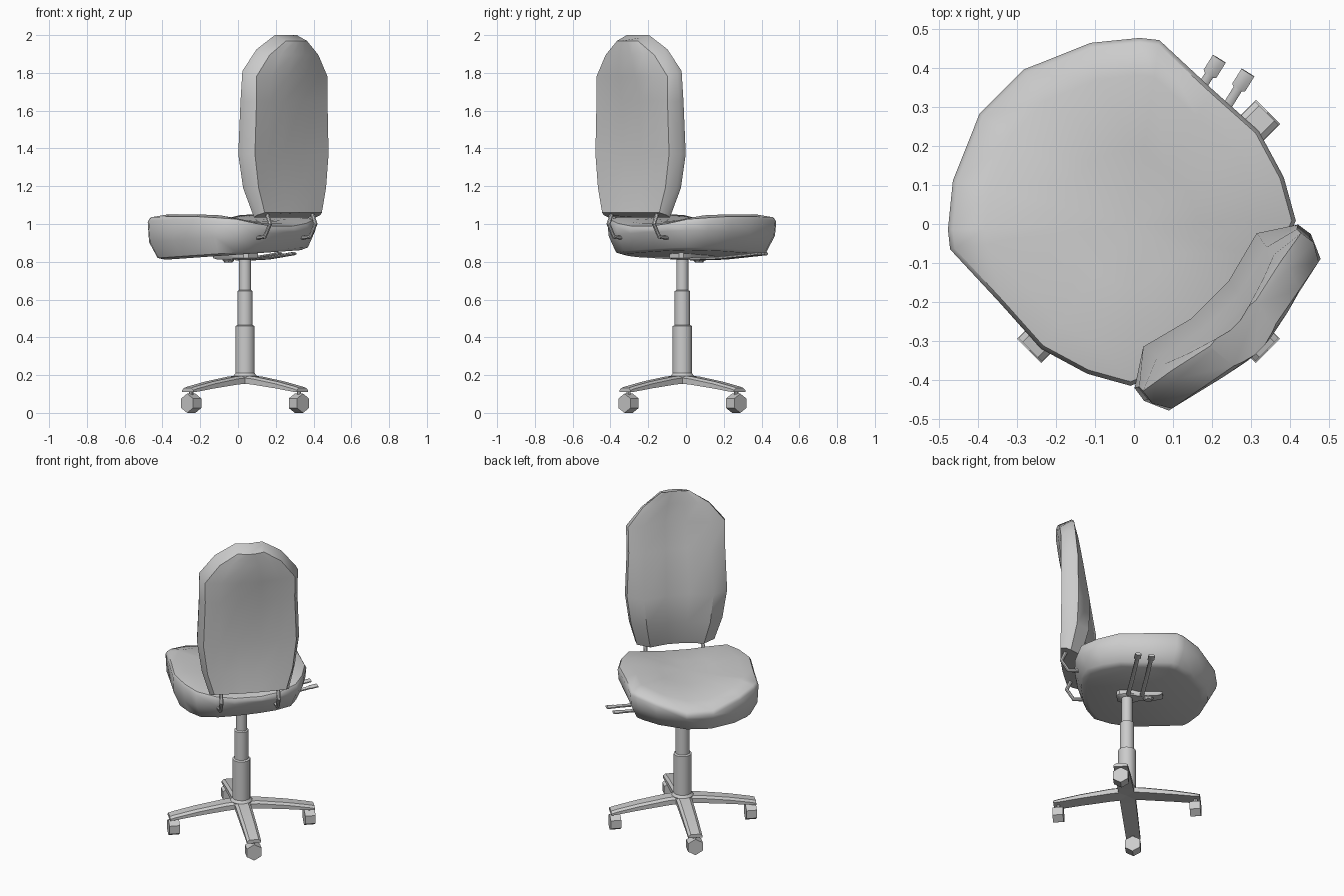
import bpy, bmesh, math
from mathutils import Vector, Matrix

if "Cube" in bpy.data.objects:
    bpy.data.objects.remove(bpy.data.objects["Cube"])

# The chair is modelled facing local +y, then turned 45 degrees about z
TURN = Matrix.Rotation(math.radians(45), 4, 'Z')
STEM = (0.013, -0.040)


def finish(name, bm, angle=35):
    bmesh.ops.recalc_face_normals(bm, faces=bm.faces)
    me = bpy.data.meshes.new(name)
    bm.to_mesh(me)
    bm.free()
    me.transform(TURN)
    ob = bpy.data.objects.new(name, me)
    bpy.context.collection.objects.link(ob)
    bpy.ops.object.select_all(action='DESELECT')
    ob.select_set(True)
    bpy.context.view_layer.objects.active = ob
    bpy.ops.object.shade_smooth_by_angle(angle=math.radians(angle))
    return ob


def loft(name, rings, angle=35, tip=None, mat=None):
    bm = bmesh.new()
    vs = [[bm.verts.new(p) for p in r] for r in rings]
    n = len(vs[0])
    for a, b in zip(vs, vs[1:]):
        for i in range(n):
            j = (i + 1) % n
            bm.faces.new((a[i], a[j], b[j], b[i]))
    bm.faces.new(vs[0][::-1])
    if tip:
        t = bm.verts.new(tip)
        for i in range(n):
            bm.faces.new((vs[-1][i], vs[-1][(i + 1) % n], t))
    else:
        bm.faces.new(vs[-1])
    if mat:
        bm.transform(mat)
    return finish(name, bm, angle)


def lathe(name, profile, sides, centre):
    rings = [[(centre[0] + r * math.cos(2 * math.pi * i / sides),
               centre[1] + r * math.sin(2 * math.pi * i / sides), z)
              for i in range(sides)] for r, z in profile]
    return loft(name, rings)


def tube(name, path, w, h):
    # octagonal bar swept along a path
    pts = [Vector(p) for p in path]
    rings = []
    for i, p in enumerate(pts):
        d = (pts[min(i + 1, len(pts) - 1)] - pts[max(i - 1, 0)]).normalized()
        side = d.cross(Vector((0, 0, 1))) if abs(d.z) < 0.2 else Vector((1, 0, 0))
        side.normalize()
        # keep the rod frame from flipping between sections
        if i and side.dot(last) < 0:
            side.negate()
        last = side
        up = side.cross(d)
        rings.append([p + side * w[i] * math.cos(k * math.pi / 4 + math.pi / 8)
                      + up * h * math.sin(k * math.pi / 4 + math.pi / 8) for k in range(8)])
    return loft(name, rings)


# Seat cushion: half outline mirrored, lofted from underside to dished top
half = [(0.08, 0.481), (0.25, 0.408), (0.348, 0.328), (0.38, 0.288), (0.387, 0.10), (0.396, -0.057),
        (0.357, -0.187), (0.300, -0.288), (0.19, -0.33), (0.08, -0.342)]
outline = half + [(-x, y) for x, y in reversed(half)]


def under(u, v):
    return 0.842 - 0.05 * v + 0.05 * u


def top(u, v):
    lobes = 0.035 * min(1, abs(u) / 0.28) ** 2
    return 1.015 + lobes - 0.05 * (max(0, v - 0.2) / 0.28) ** 2 - 0.02 * max(0, -v - 0.1) / 0.25


def ring(s, zf):
    return [(u * s, v * s, zf(u * s, v * s)) for u, v in outline]


loft("seat", [ring(0.80, lambda u, v: under(u, v) - 0.004),
              ring(0.89, lambda u, v: under(u, v) + 0.008),
              ring(0.985, lambda u, v: under(u, v) + 0.095),
              ring(1.0, lambda u, v: top(u, v) - 0.028),
              ring(0.975, lambda u, v: top(u, v) - 0.01),
              ring(0.8, top), ring(0.4, top)], 48, tip=(0, 0, 1.013))

# Backrest: wrap-around sections (z, half width, front depth, side depth, rear depth)
rows = [(1.035, 0.235, -0.325, -0.35, -0.425), (1.19, 0.277, -0.282, -0.31, -0.405),
        (1.37, 0.303, -0.276, -0.299, -0.400), (1.65, 0.292, -0.318, -0.305, -0.415),
        (1.81, 0.293, -0.345, -0.32, -0.440), (1.925, 0.20, -0.358, -0.335, -0.455),
        (2.0, 0.085, -0.368, -0.36, -0.457)]
sections = []
for i, (z, w, vf, vs, vb) in enumerate(rows):
    zb = z + (0.025 if i == 0 else -0.03 if i > 3 else 0)
    k = w / 0.3
    edge = -0.453 + 0.05 * k
    right = [(0.22 * w, vb, zb), (0.6 * w, vb * 0.55 + edge * 0.45, zb), (0.91 * w, edge, zb),
             (w, vs - 0.04 * k, (z + zb) / 2 + 0.008 * (i > 3)), (0.98 * w, vs, z),
             (0.68 * w, vf + 0.036 * k, z), (0.22 * w, vf, z)]
    sections.append(right + [(-x, y, q) for x, y, q in reversed(right)])
loft("backrest", sections, 45)

# Bent rods joining the seat to the backrest
for s, label in ((-1, "left"), (1, "right")):
    tube(label + "_back_rod", [(s * 0.17, -0.29, 0.925), (s * 0.17, -0.37, 0.932),
                               (s * 0.17, -0.41, 1.0), (s * 0.17, -0.375, 1.08)],
         [0.012] * 4, 0.011)

# Tilt mechanism under the seat
mech = [(-0.035, -0.10), (0.035, -0.10), (0.05, -0.08), (0.05, 0.0), (0.035, 0.03), (0.035, 0.15),
        (0.03, 0.17), (-0.03, 0.17), (-0.035, 0.15), (-0.035, 0.03), (-0.05, 0.0), (-0.05, -0.08)]
loft("tilt_mechanism", [[(STEM[0] + x * f, y * f, z) for x, y in mech]
                        for f, z in ((0.85, 0.812), (1, 0.82), (1, 0.855))])
lathe("tension_knob", [(0.022, 0.797), (0.03, 0.807), (0.03, 0.83)], 8, (STEM[0], 0.085))

# Two adjustment levers with wide paddles
for name, u, v in (("front_lever", 0.455, 0.145), ("rear_lever", 0.482, 0.068)):
    def at(d, z):
        return (u - d * math.cos(0.227), v - d * math.sin(0.227), z)
    tube(name, [at(0.43, 0.815), at(0.25, 0.82), at(0.05, 0.838), at(0.045, 0.839), at(0, 0.843)],
         [0.013, 0.013, 0.013, 0.021, 0.021], 0.009)

# Telescopic column
lathe("column", [(0.06, 0.165), (0.065, 0.195), (0.053, 0.21), (0.053, 0.46), (0.042, 0.465), (0.042, 0.645),
                 (0.033, 0.65), (0.033, 0.83)], 12, STEM)

# Four arched legs, each ending in a hexagonal caster on a pin
stations = [(0.0, 0.047, 0.158, 0.20), (0.10, 0.046, 0.15, 0.192), (0.27, 0.044, 0.130, 0.166),
            (0.40, 0.042, 0.112, 0.140), (0.43, 0.042, 0.11, 0.132)]
for i in range(4):
    mat = Matrix.Translation((*STEM, 0)) @ Matrix.Rotation(i * math.pi / 2, 4, 'Z')
    loft("base_leg_%d" % (i + 1),
         [[(r, -w, lo), (r, w, lo), (r, w, hi - 0.012), (r, w * 0.65, hi), (r, -w * 0.65, hi),
           (r, -w, hi - 0.012)] for r, w, lo, hi in stations], 30, mat=mat)
    loft("caster_%d" % (i + 1),
         [[(r, 0.051 * math.sin(k * math.pi / 3), 0.051 - 0.051 * math.cos(k * math.pi / 3))
           for k in range(6)] for r in (0.372, 0.434)], 20, mat=mat)
    pin = mat @ Vector((0.403, 0, 0))
    lathe("caster_pin_%d" % (i + 1), [(0.011, 0.08), (0.011, 0.12)], 8, pin)
